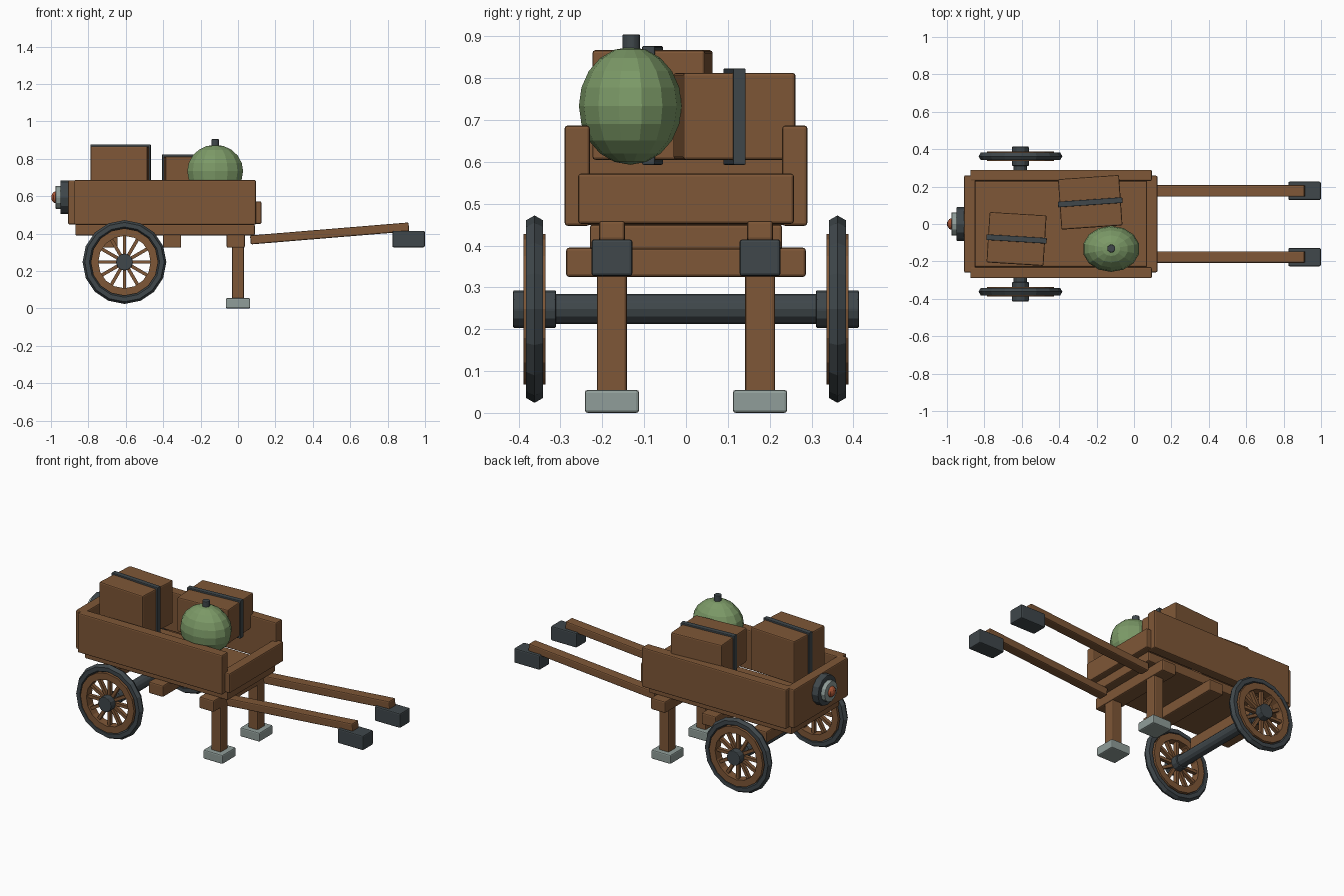
import bpy, bmesh
from math import pi, cos, sin, radians
from mathutils import Matrix, Vector

if "Cube" in bpy.data.objects:
    bpy.data.objects.remove(bpy.data.objects["Cube"])


def material(name, rgb):
    m = bpy.data.materials.new(name)
    m.diffuse_color = (*rgb, 1)
    m.use_nodes = True
    m.node_tree.nodes["Principled BSDF"].inputs["Base Color"].default_value = m.diffuse_color
    return m


WOOD = material("wood", (0.21, 0.095, 0.038))
IRON = material("dark_iron", (0.05, 0.063, 0.07))
STEEL = material("pale_metal", (0.28, 0.34, 0.32))
GREEN = material("melon_green", (0.2, 0.32, 0.135))
RED = material("copper", (0.4, 0.09, 0.035))


def finish(name, bm, mat, bevel=0.0):
    bmesh.ops.recalc_face_normals(bm, faces=bm.faces)
    me = bpy.data.meshes.new(name)
    bm.to_mesh(me)
    bm.free()
    me.materials.append(mat)
    ob = bpy.data.objects.new(name, me)
    bpy.context.collection.objects.link(ob)
    if bevel:
        mod = ob.modifiers.new("bevel", 'BEVEL')
        mod.width, mod.segments, mod.limit_method = bevel, 2, 'ANGLE'
    return ob


def box(name, center, size, mat=WOOD, rot=None, bevel=0.007):
    bm = bmesh.new()
    m = Matrix.Translation(center) @ (rot or Matrix()) @ Matrix.Diagonal((*size, 1))
    bmesh.ops.create_cube(bm, size=1, matrix=m)
    return finish(name, bm, mat, bevel)


def cylinder(name, center, axis, r, length, mat, sides=12, bevel=0.004):
    bm = bmesh.new()
    rot = {'x': Matrix.Rotation(pi / 2, 4, 'Y'),
           'y': Matrix.Rotation(pi / 2, 4, 'X'), 'z': Matrix()}[axis]
    bmesh.ops.create_cone(bm, cap_ends=True, segments=sides, radius1=r, radius2=r,
                          depth=length, matrix=Matrix.Translation(center) @ rot)
    return finish(name, bm, mat, bevel)


def sphere(name, center, radii, mat, u, v):
    bm = bmesh.new()
    bmesh.ops.create_uvsphere(bm, u_segments=u, v_segments=v, radius=1,
                              matrix=Matrix.Translation(center) @ Matrix.Diagonal((*radii, 1)))
    return finish(name, bm, mat)


def ring(name, center, profile, mat, sides=16):
    """Sweep a closed (radius, y) profile around the y axis."""
    bm = bmesh.new()
    loops = [[bm.verts.new((center[0] + r * cos(2 * pi * i / sides), center[1] + y,
                            center[2] + r * sin(2 * pi * i / sides))) for r, y in profile]
             for i in range(sides)]
    n = len(profile)
    for i in range(sides):
        a, b = loops[i], loops[(i + 1) % sides]
        for j in range(n):
            k = (j + 1) % n
            bm.faces.new((a[j], a[k], b[k], b[j]))
    return finish(name, bm, mat)


# Cart bed: floor, sides, ends
box("bed_floor", (-0.39, 0, 0.42), (0.96, 0.46, 0.06))
for s, side in ((-1, "front"), (1, "back")):
    box(f"{side}_side_board", (-0.39, s * 0.26, 0.567), (0.97, 0.06, 0.24))
box("tail_board", (-0.878, 0, 0.567), (0.06, 0.52, 0.236))
box("low_end_board", (0.095, 0, 0.512), (0.06, 0.516, 0.12))

# Beams under the bed
for i, x in enumerate((-0.012, -0.352, -0.692)):
    box(f"cross_beam_{i + 1}", (x, 0, 0.36), (0.097, 0.573, 0.07))

# Axle and wheels
AX, AZ = -0.607, 0.248
cylinder("axle", (AX, 0, AZ), 'y', 0.036, 0.64, IRON)
tyre = [(0.2 + 0.024 * cos(k * pi / 3), 0.024 * sin(k * pi / 3)) for k in range(6)]
rim = [(0.14, -0.026), (0.18, -0.026), (0.18, 0.026), (0.14, 0.026)]
for s, side in ((-1, "front"), (1, "back")):
    c = Vector((AX, s * 0.362, AZ))
    ring(f"{side}_tyre", c, tyre, IRON)
    ring(f"{side}_rim", c, rim, WOOD)
    cylinder(f"{side}_hub", c, 'y', 0.045, 0.103, IRON)
    for k in range(12):
        rot = Matrix.Rotation(k * pi / 6, 4, 'Y')
        box(f"{side}_spoke_{k + 1}", c + rot @ Vector((0.092, 0, 0)),
            (0.115, 0.022, 0.018), rot=rot, bevel=0)

# Legs, feet, pulling shafts and grips
tilt = Matrix.Rotation(radians(-4.7), 4, 'Y')
for s, side in ((-1, "front"), (1, "back")):
    y = s * 0.177
    box(f"{side}_leg", (0, y, 0.2), (0.065, 0.072, 0.385))
    box(f"{side}_foot", (0, y, 0.0275), (0.13, 0.13, 0.055), STEEL)
    box(f"{side}_shaft", (0.49, y, 0.401), (0.85, 0.062, 0.048), rot=tilt)
    box(f"{side}_grip", (0.912, y, 0.371), (0.173, 0.098, 0.088), IRON)

# Boss on the tail board
cylinder("boss_plate", (-0.927, 0, 0.594), 'x', 0.09, 0.045, IRON)
cylinder("boss_ring", (-0.958, 0, 0.594), 'x', 0.062, 0.035, STEEL)
sphere("boss_knob", (-0.97, 0, 0.594), (0.03, 0.033, 0.033), RED, 10, 8)

# Strapped crates
for name, x, y, sx, h, deg in (("tall_crate", -0.628, -0.08, 0.305, 0.262, -3.5),
                               ("short_crate", -0.234, 0.116, 0.327, 0.208, 4)):
    rot = Matrix.Rotation(radians(deg), 4, 'Z')
    box(name, (x, y, 0.605 + h / 2), (sx, 0.27, h), rot=rot)
    box(name + "_strap", (x, y, 0.604 + h / 2), (sx + 0.018, 0.03, h + 0.022), IRON, rot, 0.003)

# Melon with stem
sphere("melon", (-0.122, -0.133, 0.734), (0.153, 0.123, 0.141), GREEN, 14, 10)
cylinder("melon_stem", (-0.122, -0.131, 0.88), 'z', 0.022, 0.05, IRON, 10)
